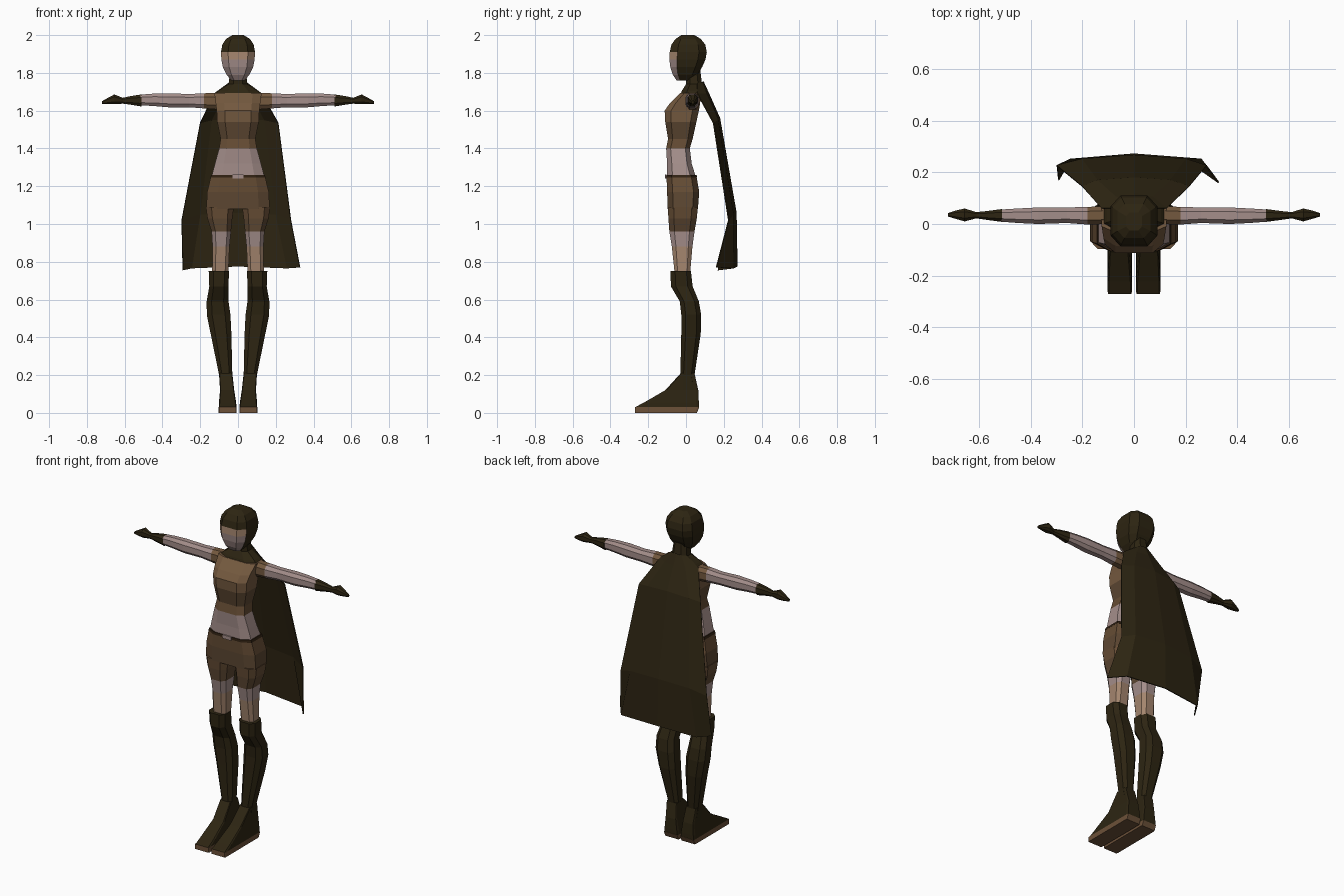
import bpy, bmesh
from mathutils import Vector

# Flat colours
COLOURS = {
    "dark leather": (0.026, 0.018, 0.006),
    "tan cloth": (0.175, 0.100, 0.049),
    "brown cloth": (0.130, 0.072, 0.034),
    "shaded cloth": (0.110, 0.064, 0.032),
    "pale skin": (0.37, 0.27, 0.255),
    "warm skin": (0.37, 0.235, 0.155),
    "belt": (0.030, 0.015, 0.006),
    "sole": (0.150, 0.082, 0.040),
}
MATS = {}
for name, rgb in COLOURS.items():
    MATS[name] = bpy.data.materials.new(name)
    MATS[name].diffuse_color = (*rgb, 1)
DARK, TAN, BROWN, SHADE, PALE, WARM, BELT, SOLE = COLOURS


def finish(name, bm, mats, mirror=False):
    bmesh.ops.recalc_face_normals(bm, faces=bm.faces)
    me = bpy.data.meshes.new(name)
    bm.to_mesh(me)
    bm.free()
    for m in mats:
        me.materials.append(MATS[m])
    ob = bpy.data.objects.new(name, me)
    bpy.context.collection.objects.link(ob)
    if mirror:
        ob.modifiers.new("mirror", 'MIRROR')
    return ob


def loft(name, rings, colours, k=0.5, axis='Z', mirror=False, rule=None):
    """Chamfered-box rings (pos, a0, a1, b0, b1) skinned along an axis;
    colours gives one material per segment, or one for all."""
    if isinstance(colours, str):
        colours = [colours] * (len(rings) - 1)
    mats = list(dict.fromkeys(colours))
    octagon = [(1, k), (k, 1), (-k, 1), (-1, k), (-1, -k), (-k, -1), (k, -1), (1, -k)]
    bm = bmesh.new()
    loops = []
    for pos, a0, a1, b0, b1 in rings:
        loop = []
        for u, v in octagon:
            a = (a0 + a1) / 2 + u * (a1 - a0) / 2
            b = (b0 + b1) / 2 + v * (b1 - b0) / 2
            loop.append(bm.verts.new((a, b, pos) if axis == 'Z' else (pos, a, b)))
        loops.append(loop)
    for s in range(len(loops) - 1):
        for i in range(8):
            j = (i + 1) % 8
            f = bm.faces.new((loops[s][i], loops[s][j], loops[s + 1][j], loops[s + 1][i]))
            f.material_index = mats.index(colours[s])
    bm.faces.new(loops[0]).material_index = mats.index(colours[0])
    bm.faces.new(loops[-1]).material_index = mats.index(colours[-1])
    if rule:
        bmesh.ops.recalc_face_normals(bm, faces=bm.faces)
        mats = rule(bm, mats)
    return finish(name, bm, mats, mirror)


# Head: hood all round, face on the front-facing faces below the brow
def face_rule(bm, mats):
    for f in bm.faces:
        c = f.calc_center_median()
        if f.normal.y < -0.3 and c.z < 1.91:
            f.material_index = 2 if c.z > 1.87 else 1
    return mats + [PALE, WARM]


loft("hooded_head", [
    (1.76, -0.035, 0.035, -0.05, 0.03),
    (1.79, -0.06, 0.06, -0.07, 0.06),
    (1.83, -0.08, 0.08, -0.083, 0.085),
    (1.87, -0.088, 0.088, -0.088, 0.103),
    (1.91, -0.09, 0.09, -0.086, 0.11),
    (1.95, -0.083, 0.083, -0.077, 0.102),
    (1.98, -0.063, 0.063, -0.055, 0.078),
    (2.0, -0.03, 0.03, -0.025, 0.045)], DARK, k=0.58, rule=face_rule)

# Neck and collar
loft("collar", [
    (1.685, -0.125, 0.125, -0.03, 0.09),
    (1.705, -0.105, 0.105, -0.022, 0.09),
    (1.74, -0.05, 0.05, 0.0, 0.085),
    (1.82, -0.04, 0.04, 0.0, 0.075)], DARK)

# Torso with bare midriff
loft("torso", [
    (1.25, -0.14, 0.14, -0.10, 0.052),
    (1.32, -0.122, 0.122, -0.10, 0.03),
    (1.40, -0.10, 0.10, -0.105, 0.02),
    (1.45, -0.092, 0.092, -0.095, 0.035),
    (1.54, -0.11, 0.11, -0.11, 0.055),
    (1.60, -0.113, 0.113, -0.113, 0.068),
    (1.64, -0.118, 0.118, -0.085, 0.075),
    (1.693, -0.125, 0.125, -0.03, 0.08)],
    [PALE, PALE, BROWN, SHADE, TAN, TAN, TAN], k=0.62)

# Belt and buckle
loft("belt", [(1.245, -0.146, 0.146, -0.105, 0.06),
              (1.26, -0.142, 0.142, -0.104, 0.056)], BELT, k=0.65)
loft("buckle", [(1.24, -0.028, 0.028, -0.110, -0.102),
                (1.262, -0.028, 0.028, -0.110, -0.102)], PALE, k=0.9)

# Shorts: hips, then mirrored legs
loft("hips", [
    (1.08, -0.168, 0.168, -0.097, 0.063),
    (1.17, -0.163, 0.163, -0.10, 0.07),
    (1.25, -0.144, 0.144, -0.103, 0.056)], [SHADE, BROWN], k=0.65)
loft("thigh", [
    (0.72, 0.052, 0.137, -0.058, 0.02),
    (0.88, 0.045, 0.135, -0.075, 0.034),
    (0.96, 0.037, 0.14, -0.088, 0.045),
    (1.03, 0.03, 0.162, -0.093, 0.057),
    (1.09, 0.022, 0.17, -0.097, 0.063)],
    [WARM, PALE, SHADE, BROWN], k=0.6, mirror=True)

# Tall boots, feet and soles
loft("boot_shaft", [
    (0.12, 0.022, 0.095, -0.035, 0.062),
    (0.20, 0.03, 0.10, -0.03, 0.045),
    (0.42, 0.035, 0.145, -0.025, 0.078),
    (0.52, 0.04, 0.165, -0.025, 0.08),
    (0.59, 0.05, 0.166, -0.033, 0.068),
    (0.67, 0.05, 0.152, -0.08, 0.035),
    (0.75, 0.048, 0.155, -0.082, 0.026)], DARK, k=0.55, mirror=True)
loft("foot", [
    (0.03, 0.008, 0.102, -0.27, 0.068),
    (0.055, 0.010, 0.101, -0.222, 0.068),
    (0.12, 0.020, 0.095, -0.11, 0.065),
    (0.21, 0.03, 0.10, -0.028, 0.045)], DARK, k=0.9, mirror=True)
loft("sole", [
    (0.0, 0.008, 0.102, -0.27, 0.058),
    (0.03, 0.008, 0.102, -0.27, 0.07)], SOLE, k=0.95, mirror=True)

# Arms with short sleeves and gloves
loft("arm", [
    (0.09, 0.0, 0.07, 1.605, 1.694),
    (0.18, -0.002, 0.066, 1.612, 1.692),
    (0.26, 0.004, 0.064, 1.618, 1.688),
    (0.37, 0.0, 0.064, 1.618, 1.692),
    (0.45, 0.004, 0.06, 1.625, 1.69),
    (0.515, 0.009, 0.056, 1.628, 1.685)],
    [TAN, PALE, PALE, PALE, PALE], axis='X', mirror=True)
loft("glove", [
    (0.51, 0.008, 0.058, 1.622, 1.686),
    (0.57, 0.016, 0.05, 1.632, 1.677),
    (0.61, 0.022, 0.046, 1.637, 1.668),
    (0.655, 0.01, 0.06, 1.634, 1.686),
    (0.69, 0.02, 0.052, 1.634, 1.667),
    (0.72, 0.029, 0.042, 1.636, 1.65)], DARK, axis='X', mirror=True)

# Cape: rows from neck to hem, five columns with creases
rows = [
    [(-0.05, 0.06, 1.745), (-0.03, 0.085, 1.75), (0, 0.09, 1.755), (0.03, 0.085, 1.75), (0.05, 0.06, 1.745)],
    [(-0.125, 0.06, 1.69), (-0.07, 0.105, 1.69), (0, 0.12, 1.69), (0.07, 0.105, 1.69), (0.125, 0.06, 1.69)],
    [(-0.20, 0.145, 1.535), (-0.14, 0.168, 1.55), (0, 0.178, 1.56), (0.14, 0.168, 1.55), (0.213, 0.145, 1.535)],
    [(-0.298, 0.225, 1.02), (-0.20, 0.25, 1.05), (0, 0.265, 1.06), (0.20, 0.25, 1.05), (0.28, 0.225, 1.02)],
    [(-0.292, 0.17, 0.755), (-0.245, 0.25, 0.765), (0, 0.27, 0.775), (0.26, 0.25, 0.765), (0.328, 0.16, 0.77)],
]
bm = bmesh.new()
grid = [[bm.verts.new(p) for p in row] for row in rows]
for r in range(len(rows) - 1):
    for c in range(4):
        bm.faces.new((grid[r][c], grid[r][c + 1], grid[r + 1][c + 1], grid[r + 1][c]))
cape = finish("cape", bm, [DARK])
solid = cape.modifiers.new("thickness", 'SOLIDIFY')
solid.thickness = 0.006
solid.offset = 0
